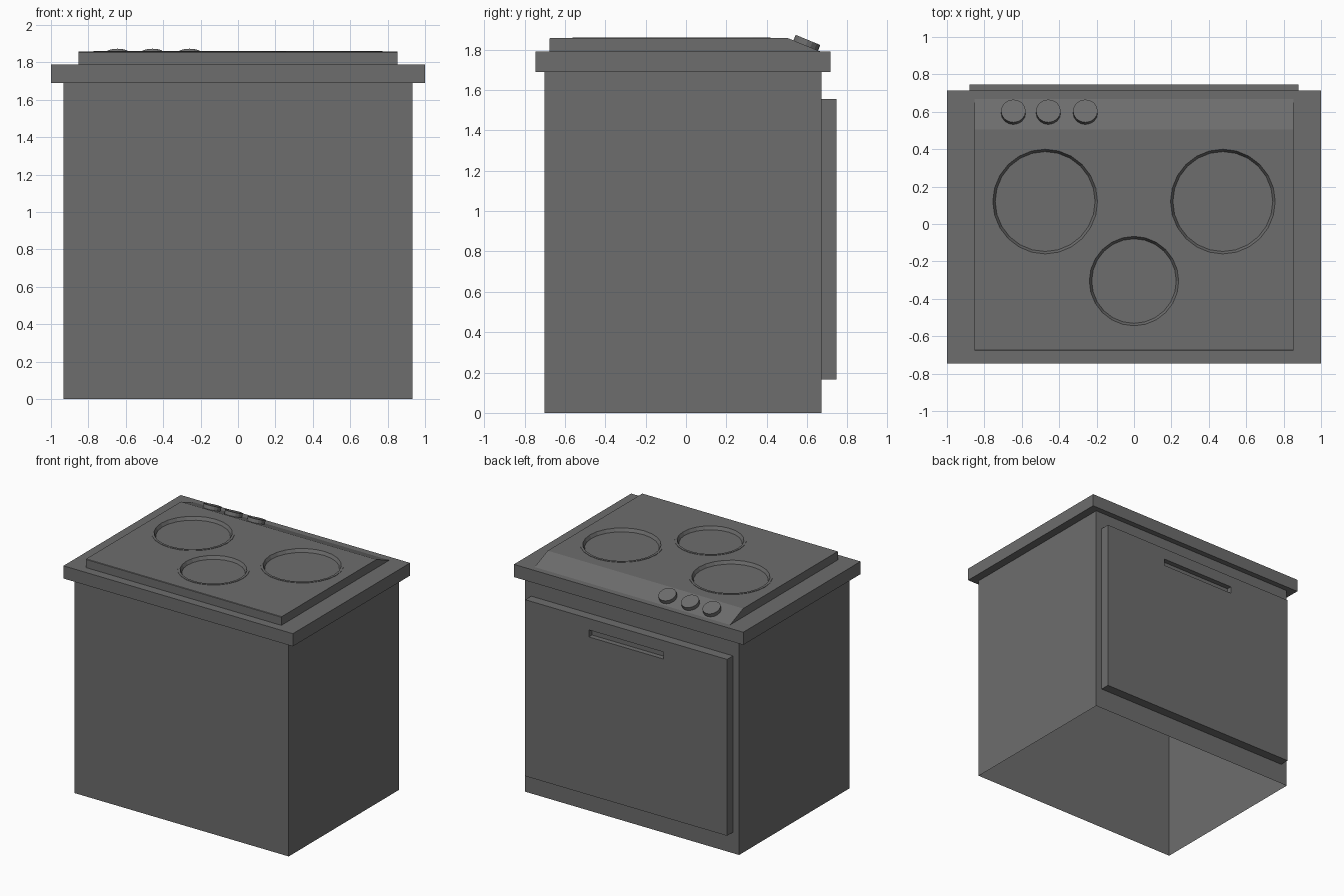
import bpy, bmesh, math
from mathutils import Matrix, Vector

if "Cube" in bpy.data.objects:
    bpy.data.objects.remove(bpy.data.objects["Cube"])

# Dark enamel shared by all parts
enamel = bpy.data.materials.new("dark_enamel")
enamel.diffuse_color = (0.153, 0.153, 0.153, 1)
enamel.use_nodes = True
enamel.node_tree.nodes["Principled BSDF"].inputs["Base Color"].default_value = enamel.diffuse_color


def finish(bm, name):
    bmesh.ops.recalc_face_normals(bm, faces=bm.faces)
    me = bpy.data.meshes.new(name)
    bm.to_mesh(me)
    bm.free()
    me.materials.append(enamel)
    ob = bpy.data.objects.new(name, me)
    bpy.context.collection.objects.link(ob)
    return ob


def box(name, lo, hi):
    lo, hi = Vector(lo), Vector(hi)
    bm = bmesh.new()
    m = Matrix.Translation((lo + hi) / 2) @ Matrix.Diagonal((*(hi - lo), 1))
    bmesh.ops.create_cube(bm, size=1, matrix=m)
    return finish(bm, name)


def cylinder(name, r, depth, matrix, sides):
    bm = bmesh.new()
    bmesh.ops.create_cone(bm, cap_ends=True, segments=sides, radius1=r,
                          radius2=r, depth=depth, matrix=matrix)
    return finish(bm, name)


def cut(target, cutter):
    cutter.hide_render = True
    cutter.hide_viewport = True
    mod = target.modifiers.new("cut", 'BOOLEAN')
    mod.operation = 'DIFFERENCE'
    mod.object = cutter


def bridge(bm, a, b):
    for i in range(len(a)):
        j = (i + 1) % len(a)
        bm.faces.new((a[i], a[j], b[j], b[i]))


# Hollow cabinet, open underneath, flaring into the countertop slab
bm = bmesh.new()
yc, prev = -0.015, None
for hx, hy, z in [(0.933, 0.686, 0), (0.933, 0.686, 1.69), (1, 0.73, 1.69), (1, 0.73, 1.79)]:
    ring = [bm.verts.new((sx * hx, yc + sy * hy, z))
            for sx, sy in ((-1, -1), (1, -1), (1, 1), (-1, 1))]
    if prev:
        bridge(bm, prev, ring)
    prev = ring
bm.faces.new(prev)
finish(bm, "cabinet_and_countertop")

# Oven door with a slot grip
door = box("oven_door", (-0.88, 0.67, 0.165), (0.88, 0.745, 1.555))
cut(door, box("slot_cutter", (-0.325, 0.705, 1.41), (0.325, 0.80, 1.465)))

# Cooktop: side profile extruded across, with a sloped control strip
TOP = 1.857
bm = bmesh.new()
profile = [(-0.677, 1.79), (-0.677, TOP - 0.003), (-0.673, TOP), (0.505, TOP), (0.668, 1.79)]
face = bm.faces.new([bm.verts.new((-0.852, y, z)) for y, z in profile])
ext = bmesh.ops.extrude_face_region(bm, geom=[face])
bmesh.ops.translate(bm, vec=(1.704, 0, 0),
                    verts=[v for v in ext["geom"] if isinstance(v, bmesh.types.BMVert)])
cooktop = finish(bm, "cooktop")

# Burners: raised rim, sloped inner wall and sunken plate, set in round holes
SIDES = 24


def burner(name, x, y, r):
    bm = bmesh.new()
    loops = []
    for rad, z in [(r, -0.001), (r, 0.003), (r - 0.018, 0.003), (r - 0.031, -0.022)]:
        loops.append([bm.verts.new((x + rad * math.cos(a), y + rad * math.sin(a), TOP + z))
                      for a in (2 * math.pi * i / SIDES for i in range(SIDES))])
    for a, b in zip(loops, loops[1:]):
        bridge(bm, a, b)
    bm.faces.new(loops[-1])
    ob = finish(bm, name)
    # keep the open shell facing upwards
    if ob.data.polygons[-1].normal.z < 0:
        ob.data.flip_normals()
    cut(cooktop, cylinder(name + "_cutter", r - 0.01, 0.06,
                          Matrix.Translation((x, y, TOP)), SIDES))


burner("left_burner", -0.475, 0.12, 0.298)
burner("right_burner", 0.475, 0.12, 0.298)
burner("front_burner", 0, -0.305, 0.257)

# Control knobs standing square to the sloped strip
tilt = Matrix.Rotation(-math.atan2(TOP - 1.79, 0.163), 4, 'X')
for i, x in enumerate((-0.645, -0.458, -0.26)):
    cylinder(f"knob_{i + 1}", 0.066, 0.05,
             Matrix.Translation((x, 0.595, 1.825)) @ tilt, 16)
